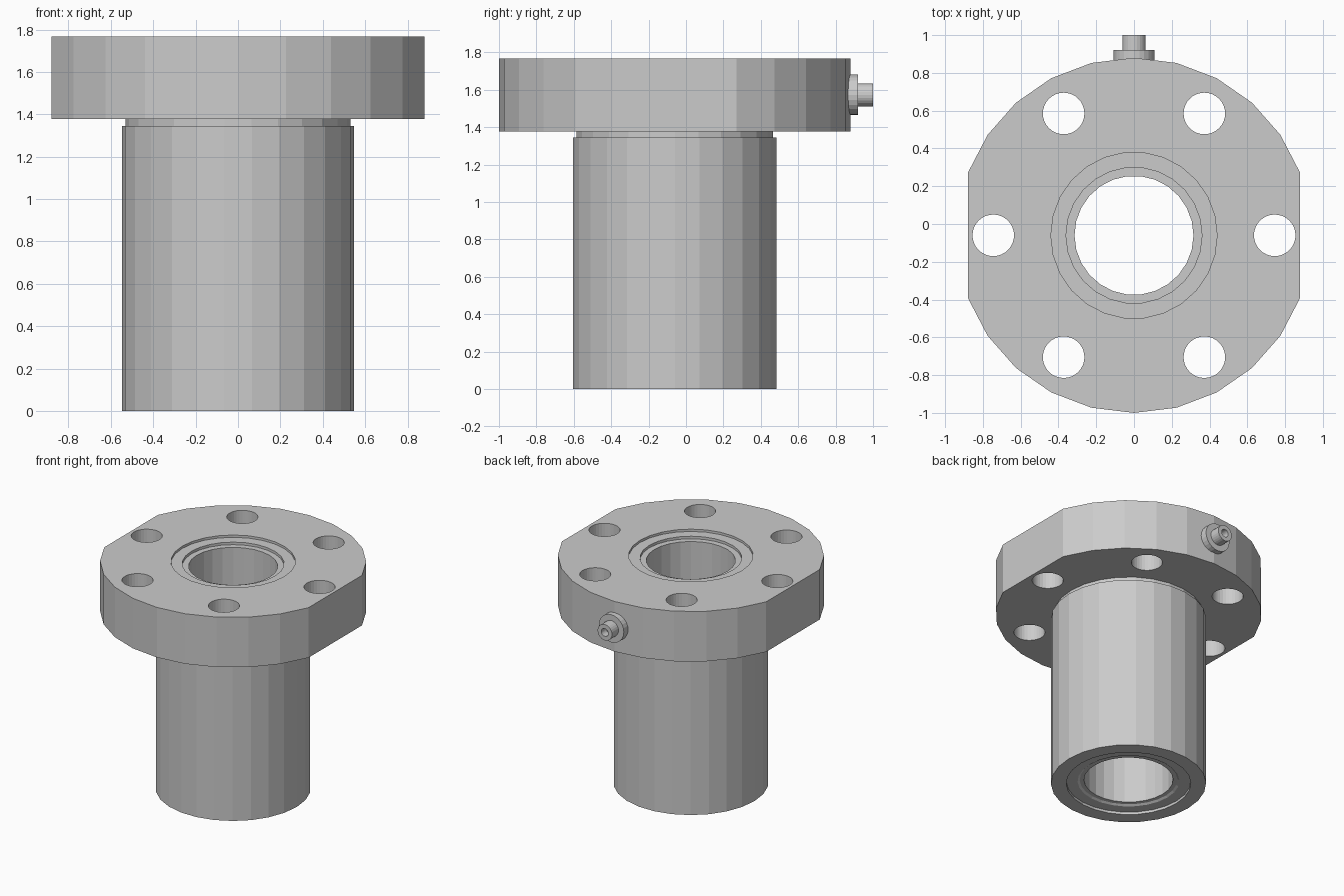
import bpy, bmesh
from math import sin, cos, pi, asin
from mathutils import Matrix

if "Cube" in bpy.data.objects:
    bpy.data.objects.remove(bpy.data.objects["Cube"])

CY = -0.06      # axis of the nut in y
SIDES = 26


def lathe(name, profile, sides, matrix):
    """Revolve a closed (radius, height) profile around z."""
    bm = bmesh.new()
    rings = [[bm.verts.new((r * cos(2 * pi * i / sides), r * sin(2 * pi * i / sides), z))
              for r, z in profile] for i in range(sides)]
    n = len(profile)
    for i in range(sides):
        a, b = rings[i], rings[(i + 1) % sides]
        for j in range(n):
            k = (j + 1) % n
            bm.faces.new((a[j], b[j], b[k], a[k]))
    bmesh.ops.recalc_face_normals(bm, faces=bm.faces)
    bm.transform(matrix)
    mesh = bpy.data.meshes.new(name)
    bm.to_mesh(mesh)
    bm.free()
    obj = bpy.data.objects.new(name, mesh)
    bpy.context.collection.objects.link(obj)
    return obj


def circle(x, y, r, n):
    return [(x + r * cos(2 * pi * i / n), y + r * sin(2 * pi * i / n)) for i in range(n)]


def plate(name, loops, z0, z1):
    """Extrude an outline with holes into a flat plate."""
    cu = bpy.data.curves.new(name, 'CURVE')
    cu.dimensions = '2D'
    cu.fill_mode = 'BOTH'
    cu.extrude = (z1 - z0) / 2
    for pts in loops:
        sp = cu.splines.new('POLY')
        sp.points.add(len(pts) - 1)
        for p, (x, y) in zip(sp.points, pts):
            p.co = (x, y, 0, 1)
        sp.use_cyclic_u = True
        sp.use_smooth = False
    tmp = bpy.data.objects.new(name + "_outline", cu)
    bpy.context.collection.objects.link(tmp)
    dg = bpy.context.evaluated_depsgraph_get()
    mesh = bpy.data.meshes.new_from_object(tmp.evaluated_get(dg))
    bpy.data.objects.remove(tmp)
    bm = bmesh.new()
    bm.from_mesh(mesh)
    bmesh.ops.remove_doubles(bm, verts=bm.verts, dist=1e-4)
    bmesh.ops.recalc_face_normals(bm, faces=bm.faces)
    bm.transform(Matrix.Translation((0, CY, (z0 + z1) / 2)))
    bm.to_mesh(mesh)
    bm.free()
    mesh.name = name
    obj = bpy.data.objects.new(name, mesh)
    bpy.context.collection.objects.link(obj)
    return obj


axis = Matrix.Translation((0, CY, 0))

# Flange: two arcs joined by side flats, six bolt holes, centre bore
R = 0.94
start = pi / 2 - asin(0.88 / R)
step = (pi - 2 * start) / 10
arc = [start + step * i for i in range(11)]
outline = [(R * cos(a), R * sin(a)) for a in arc + [a + pi for a in arc]]
bolts = [circle(0.745 * cos(i * pi / 3), 0.745 * sin(i * pi / 3), 0.11, 32) for i in range(6)]
plate("flange", [outline, circle(0, 0, 0.44, SIDES)] + bolts, 1.378, 1.768)

# Barrel with the narrower neck under the flange
lathe("barrel", [(0.44, 0), (0.548, 0), (0.548, 1.345), (0.53, 1.345),
                 (0.53, 1.378), (0.44, 1.378)], SIDES, axis)

# Inner sleeve with stepped, slightly recessed ends
lathe("sleeve", [(0.44, 0.02), (0.44, 1.75), (0.36, 1.75), (0.36, 1.73), (0.315, 1.73),
                 (0.315, 0.03), (0.345, 0.03), (0.36, 0.02)], SIDES, axis)

# Grease fitting on the back of the flange, with a small blind port
nipple = Matrix.Translation((0, 0, 1.573)) @ Matrix.Rotation(-pi / 2, 4, 'X')
lathe("grease_fitting", [(0.0001, 0.84), (0.108, 0.84), (0.108, 0.92), (0.062, 0.92),
                         (0.062, 1.0), (0.03, 1.0), (0.03, 0.94), (0.0001, 0.94)], 24, nipple)
